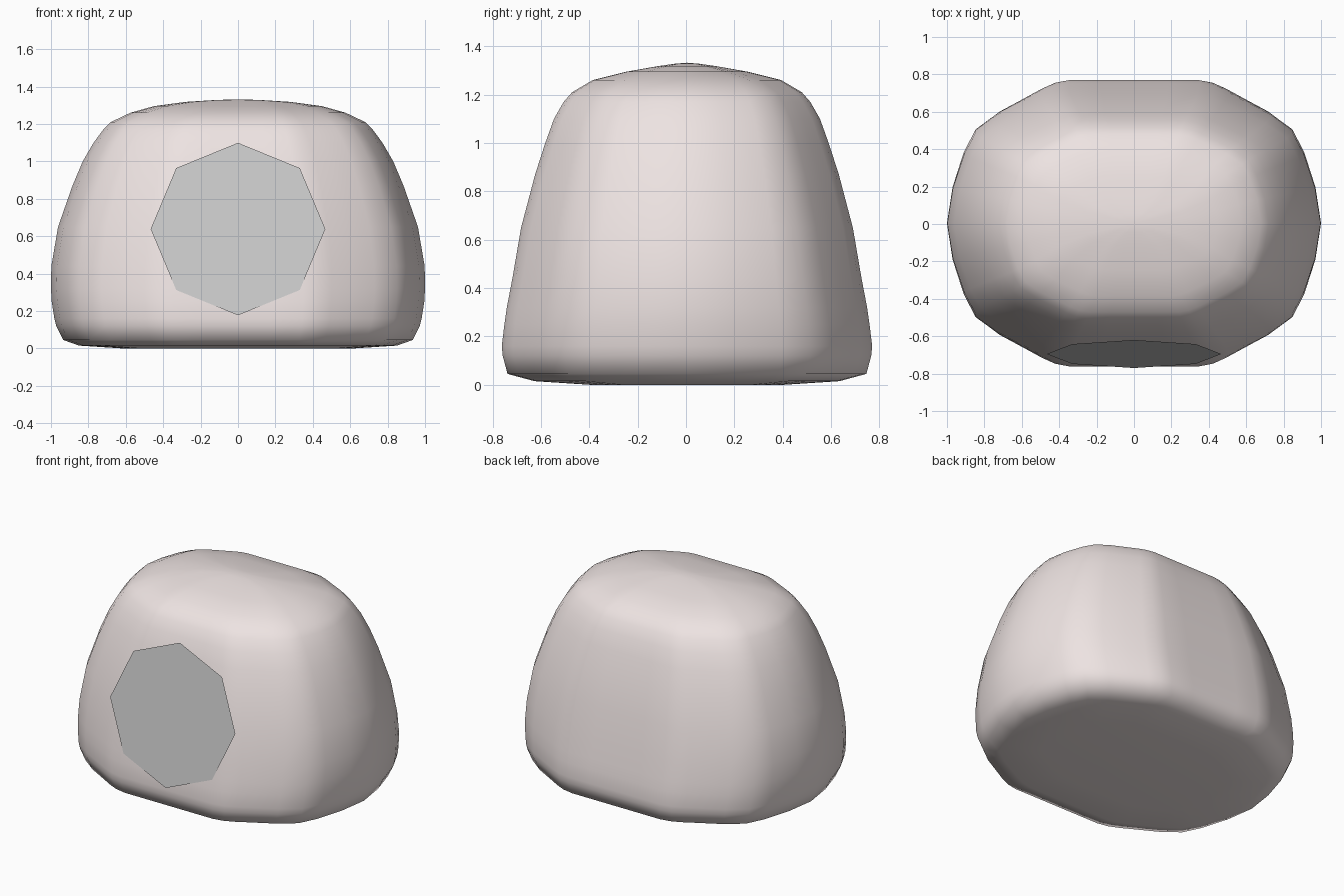
import bpy, bmesh, math
from mathutils import Vector

if "Cube" in bpy.data.objects:
    bpy.data.objects.remove(bpy.data.objects["Cube"])

# One quarter of the plan outline, as fractions of half width and half depth
QUARTER = [(1, 0), (.97, .26), (.91, .51), (.85, .665), (.73, .78), (.6, .87),
           (.5, .94), (.43, .98), (.35, 1), (.18, 1), (0, 1)]
# Body levels: z, half width, half depth
LEVELS = [(0, .62, .40), (.015, .85, .63), (.045, .935, .742), (.12, .972, .762),
          (.16, .982, .766), (.25, .996, .755), (.32, 1, .745), (.44, .998, .722),
          (.65, .962, .686), (.87, .885, .628), (1.0, .83, .586), (1.1, .772, .55),
          (1.17, .72, .51), (1.21, .68, .475), (1.26, .575, .39), (1.295, .45, .25),
          (1.318, .28, .12), (1.328, .12, .05)]


def outline():
    q = QUARTER
    left = [(-x, y) for x, y in reversed(q[:-1])]
    half = q + left
    return half + [(x, -y) for x, y in reversed(half[1:-1])]


def make_object(name, bm):
    mesh = bpy.data.meshes.new(name)
    bm.to_mesh(mesh)
    bm.free()
    ob = bpy.data.objects.new(name, mesh)
    bpy.context.collection.objects.link(ob)
    return ob


# Rounded body lofted through the levels
bm = bmesh.new()
shape = outline()
n = len(shape)
rings = [[bm.verts.new((x * hx, y * hy + .004, z)) for x, y in shape]
         for z, hx, hy in LEVELS]
for low, high in zip(rings, rings[1:]):
    for i in range(n):
        j = (i + 1) % n
        bm.faces.new((low[i], low[j], high[j], high[i]))
bm.faces.new(list(reversed(rings[0])))
crown = bm.verts.new((0, .004, 1.332))
for i in range(n):
    bm.faces.new((rings[-1][i], rings[-1][(i + 1) % n], crown))
for f in bm.faces:
    f.smooth = True
bmesh.ops.recalc_face_normals(bm, faces=bm.faces)
body = make_object("body", bm)
mat = bpy.data.materials.new("pale_pink")
mat.diffuse_color = (.85, .77, .76, 1)
mat.use_nodes = True
mat.node_tree.nodes["Principled BSDF"].inputs["Base Color"].default_value = mat.diffuse_color
body.data.materials.append(mat)

# Flat octagonal panel leaning back against the front
bm = bmesh.new()
centre = Vector((0, -.695, .638))
up = Vector((0, .075, .461))
across = Vector((.467, 0, 0))
bm.faces.new([bm.verts.new(centre + across * math.sin(a) + up * math.cos(a))
              for a in (-k * math.tau / 8 for k in range(8))])
bm.normal_update()
for f in bm.faces:
    if f.normal.y > 0:
        f.normal_flip()
make_object("front_panel", bm)
